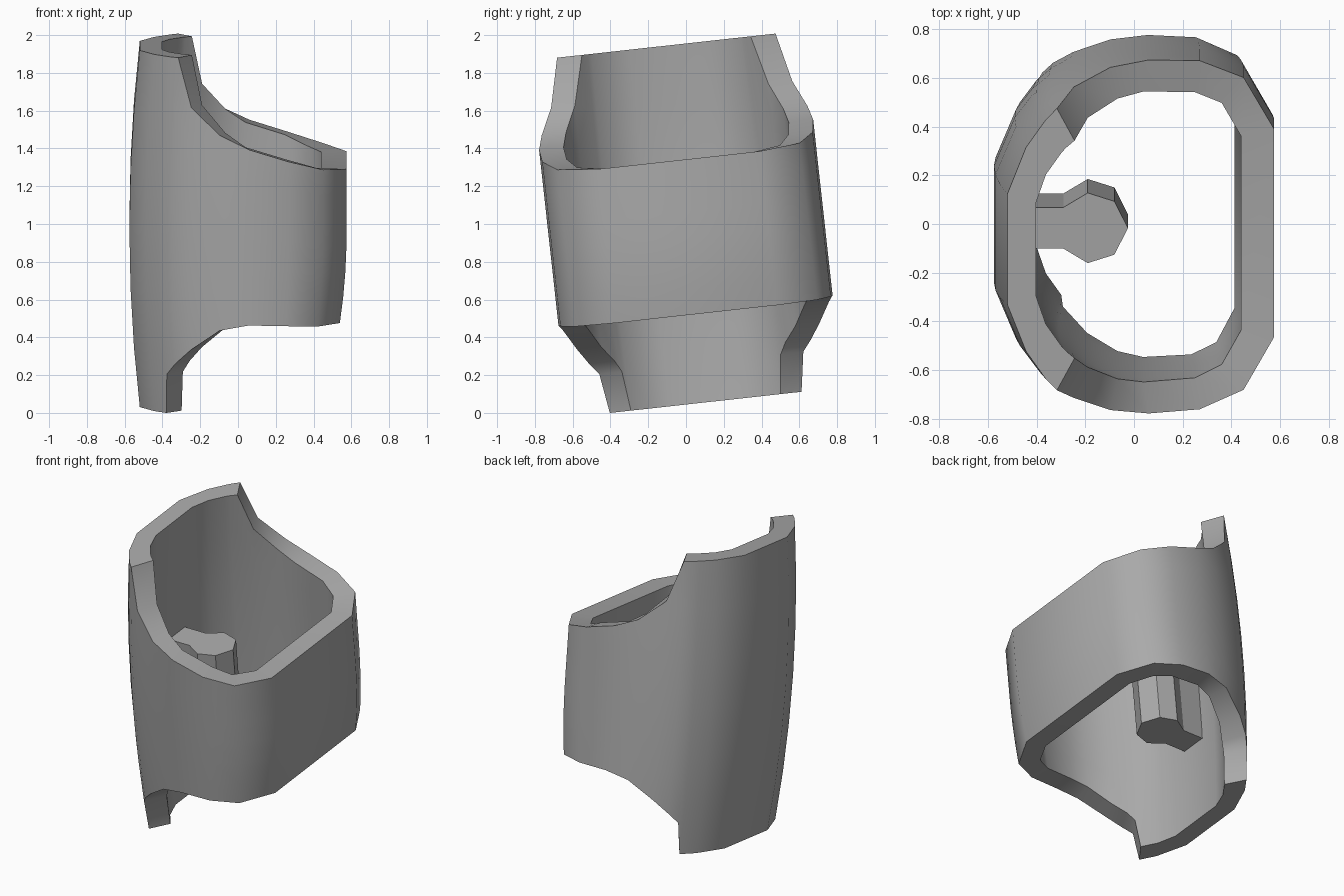
import bpy, bmesh, math
from mathutils import Matrix

cube = bpy.data.objects.get("Cube")
if cube:
    bpy.data.objects.remove(cube, do_unlink=True)

grey = bpy.data.materials.new("plain_grey")
grey.use_nodes = True
COLOUR = (0.4, 0.4, 0.4, 1)
grey.diffuse_color = COLOUR
grey.node_tree.nodes["Principled BSDF"].inputs["Base Color"].default_value = COLOUR

# Whole model leans about the x axis
LEAN = Matrix.Translation((0, 0, 1)) @ Matrix.Rotation(math.radians(6.3), 4, 'X')


def finish(name, bm, angle):
    bmesh.ops.recalc_face_normals(bm, faces=bm.faces)
    bm.transform(LEAN)
    mesh = bpy.data.meshes.new(name)
    bm.to_mesh(mesh)
    bm.free()
    mesh.materials.append(grey)
    obj = bpy.data.objects.new(name, mesh)
    bpy.context.collection.objects.link(obj)
    bpy.ops.object.select_all(action='DESELECT')
    obj.select_set(True)
    bpy.context.view_layer.objects.active = obj
    bpy.ops.object.shade_smooth_by_angle(angle=math.radians(angle))
    return obj


def barrel(x, y, z):
    """Slight barrel curve of the wall along its height."""
    if x < 0:
        k = (z / 0.95) ** 2 * -x / 0.575
        return x + 0.055 * k, y * (1 - 0.05 * k), z
    if z < 0:
        x -= 0.035 * (z / 0.475) ** 2 * x / 0.575
    return x, y, z


# Half outline: outer x, y, inner x, y, top height, bottom height
HALF = [
    (-.575, .24, -.445, .20, .95, -.95),
    (-.49, .44, -.40, .32, .95, -.95),
    (-.42, .53, -.33, .41, .95, -.95),
    (-.40, .555, -.31, .43, .95, -.74),
    (-.35, .60, -.27, .46, .95, -.68),
    (-.26, .65, -.20, .52, .69, -.60),
    (-.10, .71, -.07, .58, .55, -.49),
    (.06, .73, .04, .60, .475, -.46),
    (.27, .72, .25, .59, .41, -.465),
    (.45, .645, .36, .54, .36, -.475),
    (.575, .43, .44, .40, .34, -.48),
]
ring = HALF + [(a, -b, c, -d, t, u) for a, b, c, d, t, u in reversed(HALF)]

# Sleeve wall: closed loop of columns, outer skin up and inner skin down
ROWS = 6
bm = bmesh.new()
columns = []
for ox, oy, ix, iy, top, low in ring:
    heights = [low + (top - low) * i / ROWS for i in range(ROWS + 1)]
    col = [bm.verts.new(barrel(ox, oy, h)) for h in heights]
    col += [bm.verts.new(barrel(ix, iy, h)) for h in reversed(heights)]
    columns.append(col)
for i, a in enumerate(columns):
    b = columns[(i + 1) % len(columns)]
    for j in range(len(a)):
        k = (j + 1) % len(a)
        bm.faces.new((a[j], b[j], b[k], a[k]))
finish("sleeve_wall", bm, 40)

# Inner peg: stem and faceted knob, extruded upward
side = [(-.47, .085), (-.29, .085), (-.19, .145), (-.08, .11)]
outline = side + [(-.025, 0)] + [(x, -y) for x, y in reversed(side)]
bm = bmesh.new()
base = bm.faces.new([bm.verts.new((x, y, -.37)) for x, y in outline])
grown = bmesh.ops.extrude_face_region(bm, geom=[base], use_keep_orig=True)
top_verts = [g for g in grown["geom"] if isinstance(g, bmesh.types.BMVert)]
bmesh.ops.translate(bm, verts=top_verts, vec=(0, 0, .52))
finish("inner_peg", bm, 25)
